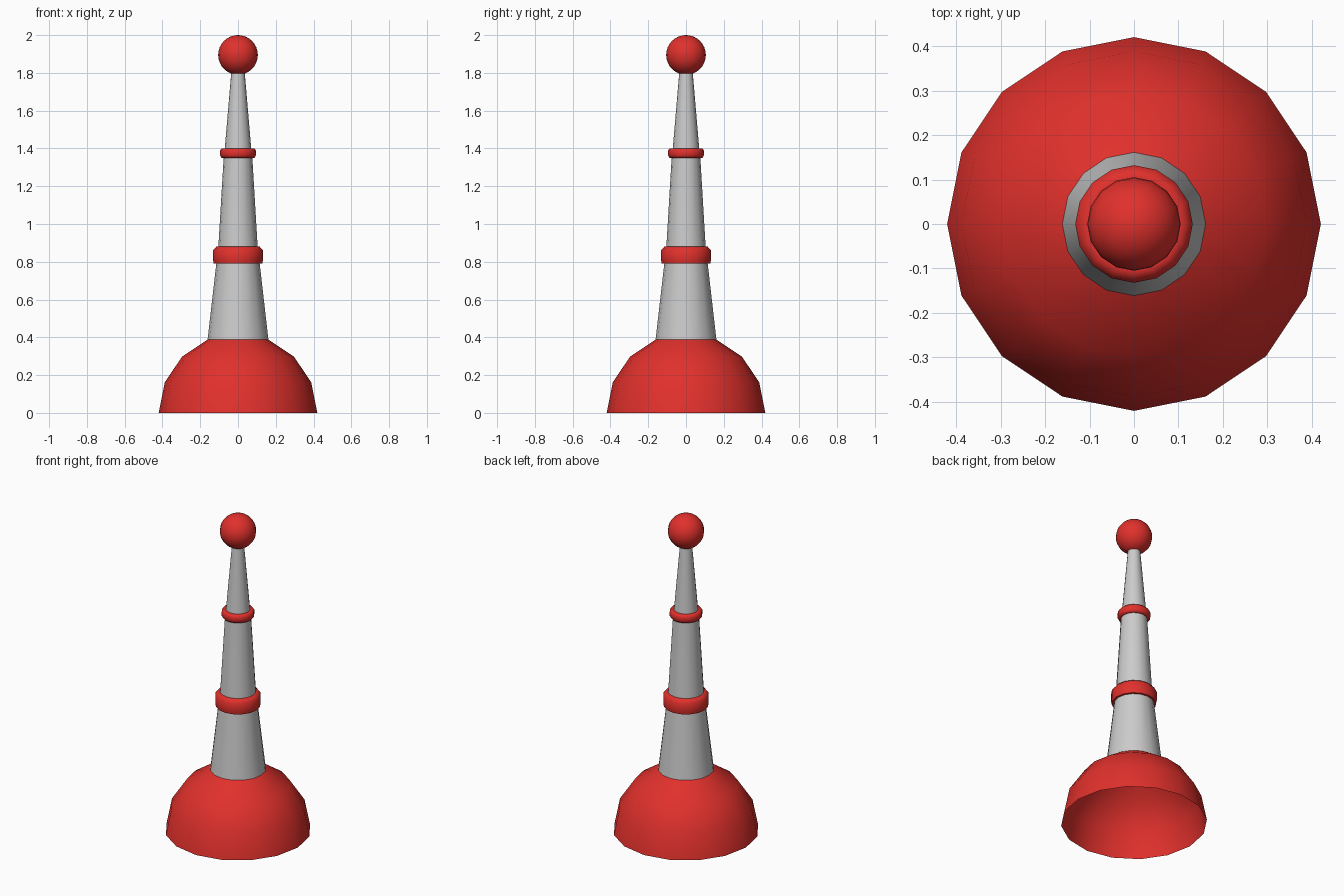
import bpy, bmesh, math

if "Cube" in bpy.data.objects:
    bpy.data.objects.remove(bpy.data.objects["Cube"])

SIDES = 16

red = bpy.data.materials.new("red")
red.diffuse_color = (0.75, 0.03, 0.025, 1)
red.use_nodes = True
red.node_tree.nodes["Principled BSDF"].inputs["Base Color"].default_value = red.diffuse_color


def finish(bm, name, mat, angle):
    bmesh.ops.recalc_face_normals(bm, faces=bm.faces)
    mesh = bpy.data.meshes.new(name)
    bm.to_mesh(mesh)
    bm.free()
    ob = bpy.data.objects.new(name, mesh)
    bpy.context.collection.objects.link(ob)
    if mat:
        mesh.materials.append(mat)
    bpy.ops.object.select_all(action='DESELECT')
    ob.select_set(True)
    bpy.context.view_layer.objects.active = ob
    bpy.ops.object.shade_smooth_by_angle(angle=math.radians(angle))
    return ob


def lathe(name, profile, mat=None, angle=60):
    """Open surface of revolution from (radius, height) points."""
    bm = bmesh.new()
    rings = [[bm.verts.new((r * math.cos(2 * math.pi * i / SIDES),
                            r * math.sin(2 * math.pi * i / SIDES), z))
              for i in range(SIDES)] for r, z in profile]
    for a, b in zip(rings, rings[1:]):
        for i in range(SIDES):
            j = (i + 1) % SIDES
            bm.faces.new((a[i], a[j], b[j], b[i]))
    return finish(bm, name, mat, angle)


# Hollow dome base, open at the bottom, running up to the shaft
R = 0.42
lathe("dome_base", [(R * math.cos(math.radians(a)), R * math.sin(math.radians(a)))
                    for a in (0, 22.5, 45, 67.5)], red)

# Tapered shaft in three steps
lathe("lower_shaft", [(0.161, 0.388), (0.115, 0.79)])
lathe("middle_shaft", [(0.104, 0.88), (0.076, 1.35)])
lathe("upper_shaft", [(0.07, 1.40), (0.035, 1.81)])

# Red collars between the steps
lathe("lower_collar", [(0.115, 0.79), (0.128, 0.79), (0.132, 0.81), (0.132, 0.86),
                       (0.115, 0.88), (0.104, 0.88)], red)
lathe("upper_collar", [(0.076, 1.35), (0.087, 1.35), (0.095, 1.363), (0.095, 1.388),
                       (0.087, 1.40), (0.07, 1.40)], red)

# Ball on the tip
bm = bmesh.new()
bmesh.ops.create_uvsphere(bm, u_segments=SIDES, v_segments=SIDES, radius=0.105)
bmesh.ops.translate(bm, verts=bm.verts, vec=(0, 0, 1.895))
finish(bm, "tip_ball", red, 60)
